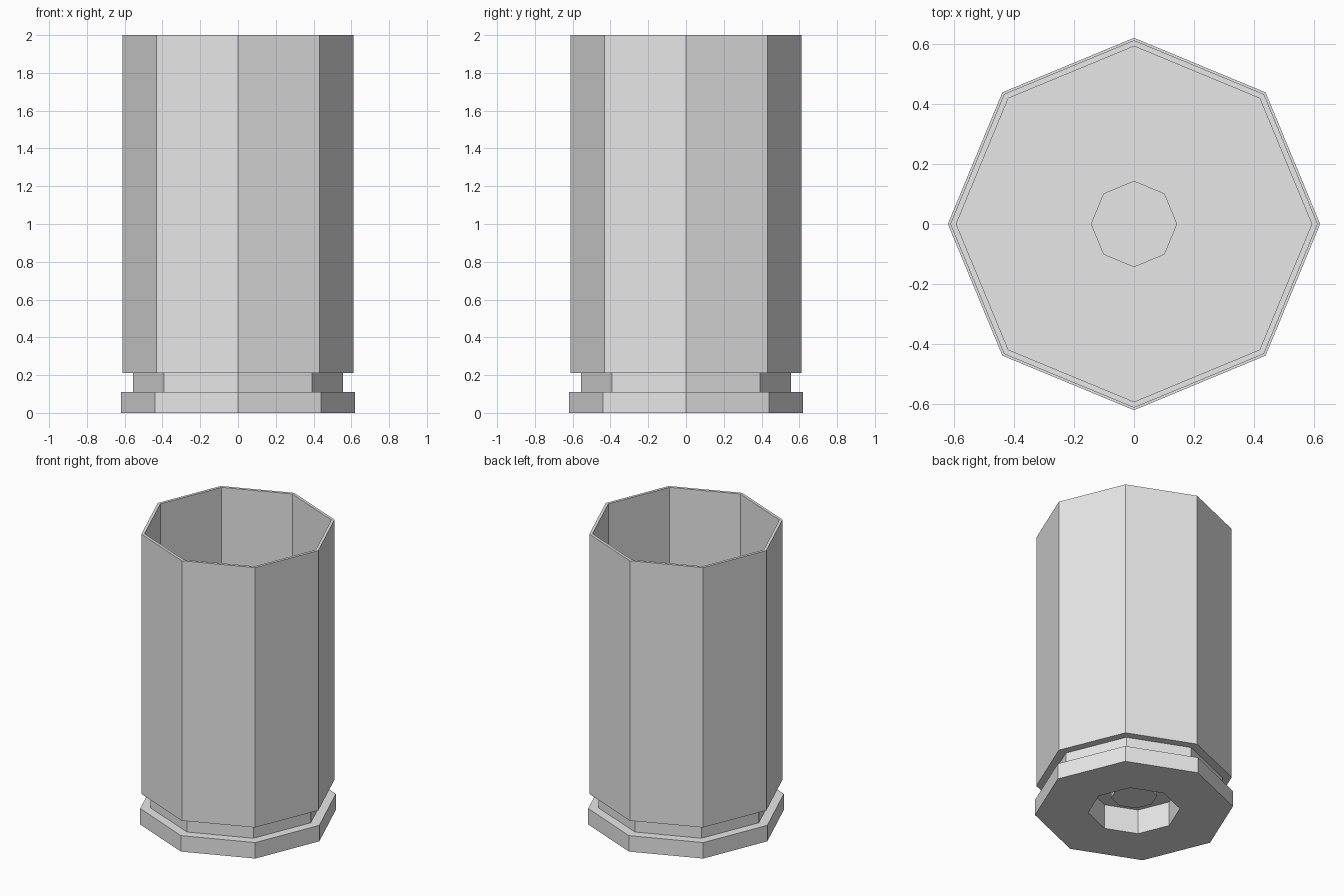
import bpy
import bmesh
from math import cos, sin, tau

SIDES = 8

cube = bpy.data.objects.get("Cube")
if cube:
    bpy.data.objects.remove(cube)

# One plain metal colour
metal = bpy.data.materials.new("pale_grey_metal")
metal.use_nodes = True
GREY = (0.8, 0.8, 0.8, 1.0)
metal.diffuse_color = GREY
metal.node_tree.nodes["Principled BSDF"].inputs["Base Color"].default_value = GREY


def lathe(name, profile, material):
    """Turn a (radius, height) profile into a faceted solid of SIDES sides."""
    bm = bmesh.new()
    rings = []
    for r, z in profile:
        if r == 0:
            rings.append(None)      # closed by a flat cap
        else:
            rings.append([bm.verts.new((r * cos(tau * i / SIDES),
                                        r * sin(tau * i / SIDES), z))
                          for i in range(SIDES)])
    for a, b in zip(rings, rings[1:]):
        if a is None or b is None:
            bm.faces.new(a or b)
            continue
        for i in range(SIDES):
            j = (i + 1) % SIDES
            bm.faces.new((a[i], a[j], b[j], b[i]))
    bmesh.ops.recalc_face_normals(bm, faces=bm.faces)
    mesh = bpy.data.meshes.new(name)
    bm.to_mesh(mesh)
    bm.free()
    mesh.materials.append(material)
    obj = bpy.data.objects.new(name, mesh)
    bpy.context.collection.objects.link(obj)
    return obj


# Casing: base pocket and stud, rim, groove, tall wall, inner floor and hole
lathe("casing", [
    (0, 0.10), (0.143, 0.10), (0.143, 0.17),        # stud inside the pocket
    (0.287, 0.17), (0.287, 0),                      # base pocket
    (0.62, 0), (0.62, 0.11),                        # rim
    (0.555, 0.11), (0.555, 0.21),                   # groove
    (0.612, 0.21), (0.612, 2), (0.592, 2),          # outer wall and lip
    (0.592, 0.25), (0.142, 0.25),                   # inner floor
    (0.142, 0.105), (0, 0.105),                     # hole in the floor
], metal)
